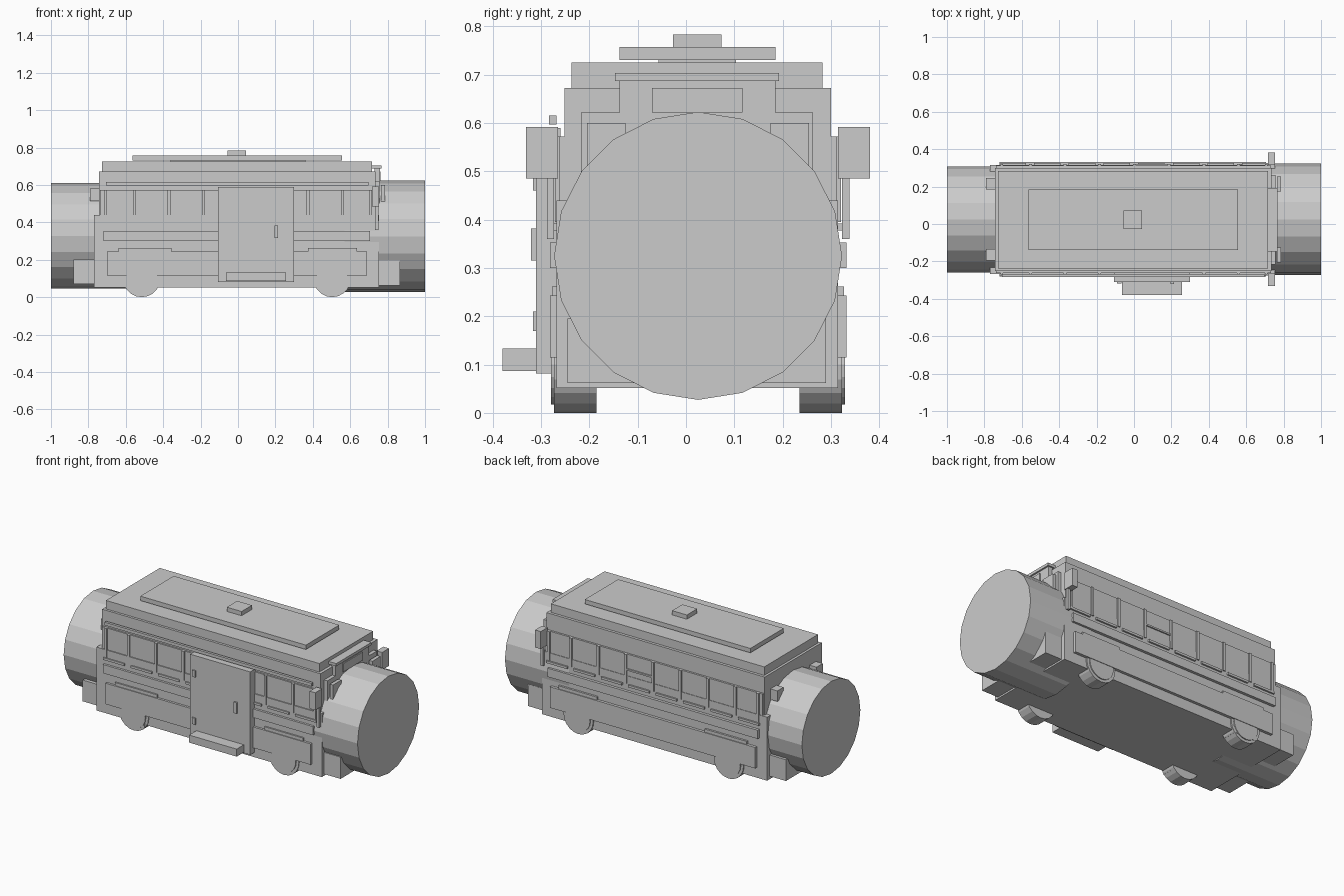
import bpy, math

CY = 0.025  # lateral middle of the vehicle body


def box(name, x0, x1, y0, y1, z0, z1):
    bpy.ops.mesh.primitive_cube_add(size=1, location=((x0 + x1) / 2, (y0 + y1) / 2, (z0 + z1) / 2))
    o = bpy.context.object
    o.name = name
    o.scale = (x1 - x0, y1 - y0, z1 - z0)
    bpy.ops.object.transform_apply(location=False, rotation=False, scale=True)
    return o


def sides(name, x0, x1, d0, d1, z0, z1):
    """Matching boxes on both flanks, d measured outward from the middle."""
    box(name + "_front", x0, x1, CY - d1, CY - d0, z0, z1)
    box(name + "_back", x0, x1, CY + d0, CY + d1, z0, z1)


def cylinder(name, r, length, loc, axis, n):
    bpy.ops.mesh.primitive_cylinder_add(vertices=n, radius=r, depth=length, location=loc)
    o = bpy.context.object
    o.name = name
    if axis == 'x':
        o.rotation_euler = (0, math.pi / 2, 0)
    else:
        o.rotation_euler = (math.pi / 2, 0, 0)
    return o


# Body shell
box("lower_body", -0.77, 0.755, -0.268, 0.315, 0.052, 0.44)
box("upper_body", -0.743, 0.735, -0.252, 0.30, 0.43, 0.673)
box("roof", -0.728, 0.717, -0.237, 0.283, 0.67, 0.725)
box("roof_mount", -0.36, 0.36, -0.057, 0.103, 0.72, 0.733)
box("roof_panel", -0.565, 0.556, -0.138, 0.185, 0.73, 0.757)
box("roof_vent", -0.057, 0.043, -0.027, 0.073, 0.755, 0.783)

# Large end drums
cylinder("front_drum", 0.298, 0.43, (0.785, CY, 0.325), 'x', 20)
cylinder("rear_drum", 0.283, 0.43, (-0.785, CY, 0.328), 'x', 20)

# Bumpers
box("front_bumper", 0.75, 0.866, -0.245, 0.29, 0.062, 0.195)
box("rear_bumper", -0.88, -0.76, -0.245, 0.29, 0.07, 0.2)

# Windscreen, destination box and hood
box("windscreen", 0.73, 0.757, -0.217, 0.263, 0.38, 0.622)
box("sign_box", 0.73, 0.758, -0.138, 0.185, 0.622, 0.687)
box("sign_face", 0.75, 0.763, -0.07, 0.117, 0.622, 0.673)
box("sign_hood", 0.71, 0.768, -0.147, 0.193, 0.687, 0.704)
for y in (-0.165, 0.215):
    box("front_lamp", 0.765, 0.787, y - 0.04, y + 0.04, 0.51, 0.6)
    box("rear_lamp", -0.79, -0.74, y - 0.03, y + 0.03, 0.515, 0.58)

# Window bands with pillars and sills
sides("window_band", -0.738, 0.733, 0.27, 0.287, 0.39, 0.572)
sill = 0.142
for i in range(8):
    x = -0.74 + i * 0.1855
    if i:
        sides("window_pillar", x - 0.008, x + 0.008, 0.28, 0.296, 0.395, 0.572)
    sides("window_sill", x + 0.02, x + 0.02 + sill, 0.28, 0.3, 0.378, 0.392)
sides("end_pillar_a", -0.715, -0.7, 0.28, 0.296, 0.395, 0.572)
sides("end_pillar_b", 0.7, 0.715, 0.28, 0.296, 0.395, 0.572)
box("window_crossbar", 0.01, 0.18, 0.305, 0.32, 0.475, 0.485)

# Belt rails, skirts and wheel-arch trims
sides("belt_rail", -0.718, 0.706, 0.28, 0.307, 0.30, 0.353)
sides("skirt", -0.70, 0.69, 0.28, 0.307, 0.115, 0.243)
sides("rear_arch_trim", -0.64, -0.355, 0.28, 0.302, 0.2, 0.262)
sides("front_arch_trim", 0.375, 0.635, 0.28, 0.302, 0.2, 0.262)
box("drip_rail", -0.705, 0.697, -0.284, -0.268, 0.597, 0.616)

# Door with hinges, handle and step
box("door", -0.107, 0.30, -0.31, -0.26, 0.082, 0.59)
for z in (0.19, 0.48):
    box("door_hinge", -0.09, -0.068, -0.317, -0.305, z - 0.02, z + 0.02)
box("door_handle", 0.195, 0.215, -0.321, -0.305, 0.315, 0.382)
box("door_step", -0.065, 0.257, -0.38, -0.3, 0.087, 0.133)

# Mirrors and arms
sides("mirror", 0.717, 0.755, 0.29, 0.356, 0.485, 0.592)
sides("mirror_arm", 0.732, 0.75, 0.298, 0.313, 0.36, 0.49)

# Wheels, hubs and rear mud guards
for x in (-0.515, 0.503):
    for s in (-1, 1):
        cylinder("wheel", 0.1, 0.088, (x, CY + s * 0.254, 0.1), 'y', 20)
        cylinder("hub", 0.083, 0.03, (x, CY + s * 0.289, 0.1), 'y', 20)
sides("mud_guard", -0.59, -0.44, 0.22, 0.3, 0.035, 0.12)
